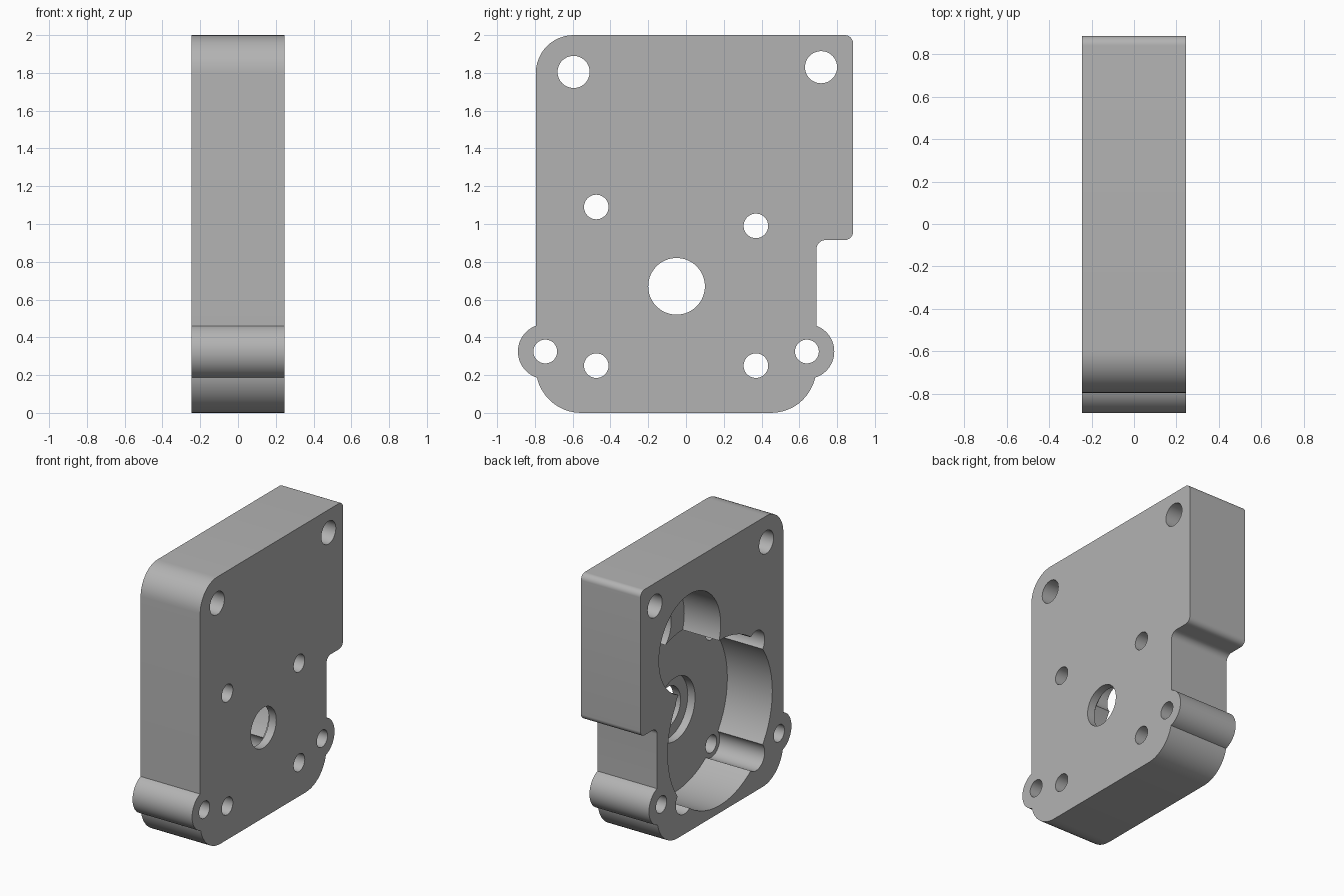
import bpy, bmesh, math
from mathutils import Vector

cube = bpy.data.objects.get("Cube")
if cube:
    bpy.data.objects.remove(cube, do_unlink=True)

HALF = 0.245            # half thickness of the housing
OPEN = -HALF            # open side of the cavity

grey = bpy.data.materials.new("plain grey")
grey.use_nodes = True
colour = (0.45, 0.45, 0.45, 1)
grey.diffuse_color = colour
grey.node_tree.nodes["Principled BSDF"].inputs["Base Color"].default_value = colour


def prism(name, points, x0, x1):
    """Extrude a (y, z) outline from x0 to x1."""
    bm = bmesh.new()
    face = bm.faces.new([bm.verts.new((x0, y, z)) for y, z in points])
    new = bmesh.ops.extrude_face_region(bm, geom=[face])["geom"]
    bmesh.ops.translate(bm, vec=(x1 - x0, 0, 0),
                        verts=[g for g in new if isinstance(g, bmesh.types.BMVert)])
    bmesh.ops.recalc_face_normals(bm, faces=bm.faces)
    mesh = bpy.data.meshes.new(name)
    bm.to_mesh(mesh)
    bm.free()
    mesh.materials.append(grey)
    obj = bpy.data.objects.new(name, mesh)
    bpy.context.collection.objects.link(obj)
    return obj


def circle(y, z, r, n=64):
    return [(y + r * math.cos(math.tau * i / n), z + r * math.sin(math.tau * i / n))
            for i in range(n)]


def rounded(corners, n=12):
    """Fillet the right-angled corners given as (y, z, radius)."""
    out = []
    for i, (y, z, r) in enumerate(corners):
        p = Vector((y, z))
        a = (Vector(corners[i - 1][:2]) - p).normalized()
        b = (Vector(corners[(i + 1) % len(corners)][:2]) - p).normalized()
        centre = p + (a + b) * r
        for k in range(n + 1):
            t = math.pi / 2 * k / n
            out.append(tuple(centre - b * r * math.cos(t) - a * r * math.sin(t)))
    return out


# Housing body with its stepped, rounded outline
body = prism("gear_housing", rounded([
    (-0.795, 0, 0.24), (0.69, 0, 0.24), (0.69, 0.915, 0.05),
    (0.885, 0.915, 0.045), (0.885, 2, 0.045), (-0.795, 2, 0.2)]), -HALF, HALF)


def combine(tool, operation):
    tool.hide_render = True
    mod = body.modifiers.new(tool.name, "BOOLEAN")
    mod.operation = operation
    mod.solver = "EXACT"
    mod.object = tool
    bpy.context.view_layer.objects.active = body
    bpy.ops.object.modifier_apply(modifier=mod.name)
    bpy.data.objects.remove(tool, do_unlink=True)


def bore(name, y, z, r, depth=None):
    """Cut a round pocket from the open side, or a through hole."""
    end = HALF + 0.1 if depth is None else OPEN + depth
    combine(prism(name, circle(y, z, r), OPEN - 0.1, end), "DIFFERENCE")


bpy.context.view_layer.objects.active = body
body.select_set(True)

# Side ears with their screw holes
for y in (-0.745, 0.64):
    combine(prism("ear", circle(y, 0.325, 0.145), -HALF, HALF), "UNION")
    bore("ear_hole", y, 0.325, 0.063)

# Gear cavity, upper pocket and its seat
MAIN = 0.37
bore("main_cavity", -0.05, 0.67, 0.615, MAIN)
bore("upper_pocket", 0.305, 1.40, 0.363, 0.30)
bore("upper_seat", 0.305, 1.40, 0.21, MAIN)

# Shaft hole with a bearing seat
bore("bearing_seat", -0.05, 0.67, 0.235, 0.43)
bore("shaft_hole", -0.05, 0.67, 0.15)

# Counterbored mounting holes around the cavity
for y, z in ((-0.475, 1.09), (-0.475, 0.25), (0.37, 0.99), (0.37, 0.25)):
    bore("counterbore", y, z, 0.1, MAIN)
    bore("mounting_hole", y, z, 0.065)

# Large upper holes
for y, z in ((-0.595, 1.805), (0.715, 1.83)):
    bore("upper_hole", y, z, 0.085)

bpy.ops.object.select_all(action="DESELECT")
body.select_set(True)
bpy.context.view_layer.objects.active = body
bpy.ops.object.shade_smooth_by_angle(angle=math.radians(30))
